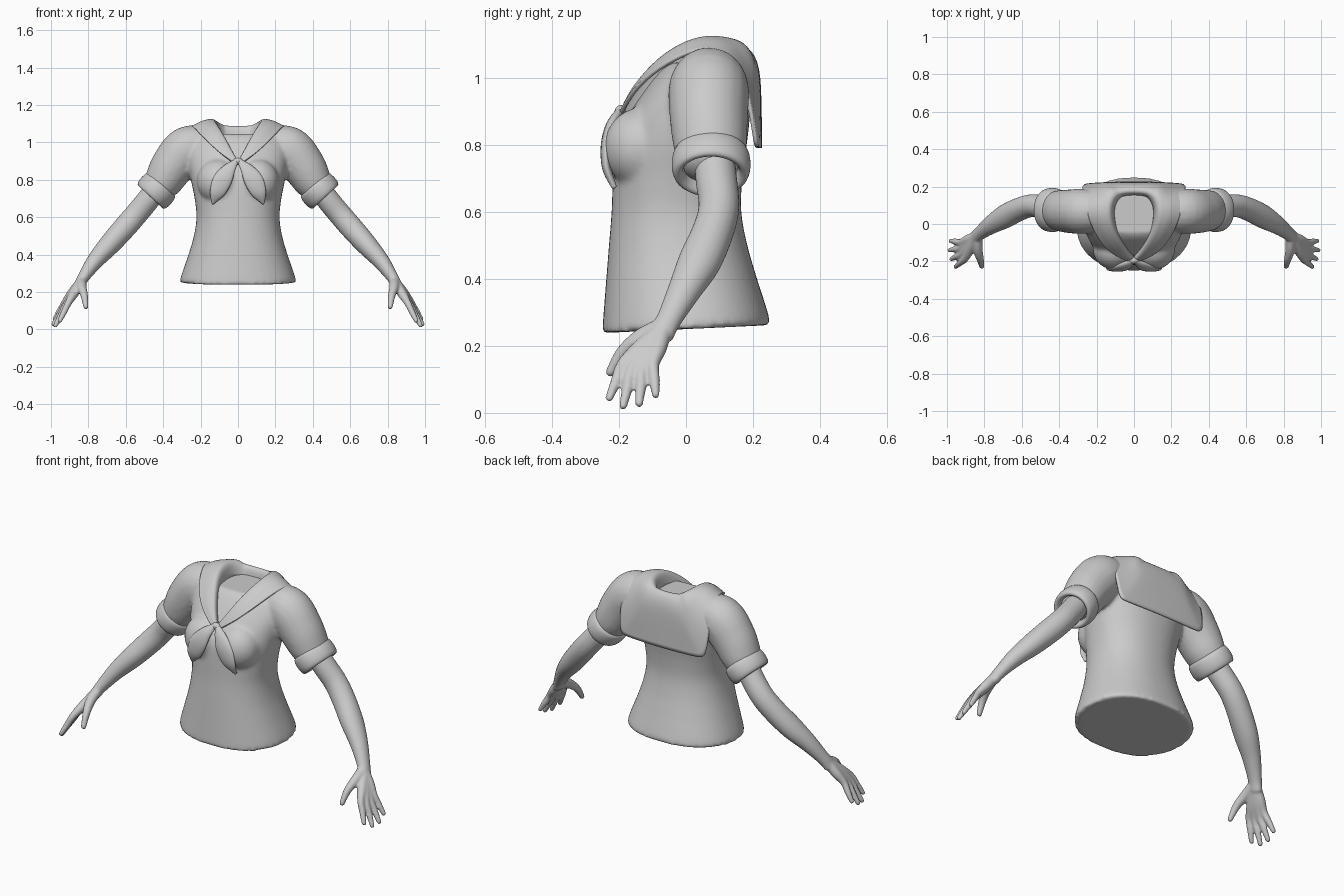
import bpy, bmesh, math
from mathutils import Vector

if "Cube" in bpy.data.objects:
    bpy.data.objects.remove(bpy.data.objects["Cube"])

grey = bpy.data.materials.new("plain grey")
grey.diffuse_color = (0.6, 0.6, 0.6, 1)
grey.use_nodes = True
grey.node_tree.nodes["Principled BSDF"].inputs["Base Color"].default_value = grey.diffuse_color


def spline(pts, n):
    """Catmull-Rom samples through a list of equal-length tuples."""
    out = []
    for i in range(len(pts) - 1):
        a, b, c, d = (pts[max(i - 1, 0)], pts[i], pts[i + 1], pts[min(i + 2, len(pts) - 1)])
        for k in range(n):
            t = k / n
            out.append([0.5 * (2 * q + (r - p) * t + (2 * p - 5 * q + 4 * r - s) * t * t
                               + (3 * q - p - 3 * r + s) * t ** 3) for p, q, r, s in zip(a, b, c, d)])
    return out + [list(pts[-1])]


def bridge(bm, rings, closed=False):
    rows = [[bm.verts.new(p) for p in r] for r in rings]
    n = len(rows[0])
    pairs = list(zip(rows, rows[1:])) + ([(rows[-1], rows[0])] if closed else [])
    for a, b in pairs:
        for j in range(n):
            bm.faces.new((a[j], a[(j + 1) % n], b[(j + 1) % n], b[j]))
    if not closed:
        bm.faces.new(rows[0][::-1])
        bm.faces.new(rows[-1])


def tube(bm, pts, ref=(0, 1, 0), n=6, sides=20):
    """Tube along (x, y, z, radius along ref, other radius) with rounded ends."""
    s = spline(pts, n)
    pos = [Vector(p[:3]) for p in s]
    rings = []
    for i, p in enumerate(s):
        t = (pos[min(i + 1, len(s) - 1)] - pos[max(i - 1, 0)]).normalized()
        u = Vector(ref)
        u = (u - t * u.dot(t)).normalized()
        v = t.cross(u)
        ring = [pos[i] + u * p[3] * math.cos(a) + v * p[4] * math.sin(a)
                for a in (math.tau * k / sides for k in range(sides))]
        rings.append(ring)
        if i == len(s) - 1:
            r = min(p[3], p[4])
            for f, h in ((0.8, 0.4), (0.4, 0.65)):
                rings.append([pos[i] + (q - pos[i]) * f + t * r * h for q in ring])
    bridge(bm, rings)


def ball(bm, c, r):
    res = bmesh.ops.create_uvsphere(bm, u_segments=24, v_segments=16, radius=1)
    for v in res["verts"]:
        v.co = Vector([c[i] + v.co[i] * r[i] for i in range(3)])


def finish(bm, name, mirror=True, voxel=0, smooth=0, mirror_first=False, subsurf=0, thick=0):
    bmesh.ops.recalc_face_normals(bm, faces=bm.faces)
    for f in bm.faces:
        f.smooth = True
    me = bpy.data.meshes.new(name)
    bm.to_mesh(me)
    bm.free()
    me.materials.append(grey)
    ob = bpy.data.objects.new(name, me)
    bpy.context.collection.objects.link(ob)

    def add_mirror():
        m = ob.modifiers.new("mirror", "MIRROR")
        m.use_clip = True
        m.merge_threshold = 0.002
    if mirror and mirror_first:
        add_mirror()
    if subsurf:
        m = ob.modifiers.new("subsurf", "SUBSURF")
        m.levels = m.render_levels = subsurf
    if thick:
        m = ob.modifiers.new("solid", "SOLIDIFY")
        m.thickness = thick
        m.offset = 0
    if voxel:
        m = ob.modifiers.new("remesh", "REMESH")
        m.mode = "VOXEL"
        m.voxel_size = voxel
        m.use_smooth_shade = True
    if smooth:
        m = ob.modifiers.new("smooth", "SMOOTH")
        m.iterations = smooth
    if mirror and not mirror_first:
        add_mirror()
    return ob


# Blouse: torso sections (z, half width, front y, back y), bust and sleeves fused
bm = bmesh.new()
sections = [(0.25, .308, -.25, .25), (0.28, .306, -.248, .247), (0.4, .265, -.238, .212),
            (0.5, .236, -.23, .183), (0.6, .222, -.222, .165), (0.7, .232, -.218, .168),
            (0.79, .25, -.21, .18), (0.88, .265, -.175, .19), (0.96, .27, -.125, .19),
            (1.02, .25, -.08, .18), (1.045, .2, -.05, .165)]
rings = []
for z, w, f, b in spline(sections, 4):
    e = 2 / 2.25
    ring = []
    for k in range(48):
        c, s = math.cos(math.tau * k / 48), math.sin(math.tau * k / 48)
        ring.append((w * math.copysign(abs(c) ** e, c),
                     (f + b) / 2 + (b - f) / 2 * math.copysign(abs(s) ** e, s),
                     z + 0.012 * s * max(0, 1 - (z - .25) / .15)))
    rings.append(ring)
bridge(bm, rings)
for sx in (-1, 1):
    ball(bm, (sx * .105, -.135, .79), (.115, .11, .12))
    tube(bm, [(sx * .17, .07, .985, .1, .1), (sx * .27, .068, .965, .12, .122),
              (sx * .345, .068, .88, .117, .118), (sx * .395, .072, .80, .11, .105),
              (sx * .425, .075, .755, .1, .09)])
finish(bm, "blouse", mirror=False, voxel=0.011, smooth=6)

# Rolled sleeve cuffs: rounded band swept round the sleeve axis
bm = bmesh.new()
axis = Vector((.68, 0, -.73)).normalized()
side = Vector((.73, 0, .68)).normalized()
profile = [(-.03, -.046), (-.006, -.05), (.002, -.03), (.005, 0), (.002, .03),
           (-.006, .048), (-.025, .046), (-.034, .02), (-.034, -.02)]
rings = []
for k in range(40):
    a = math.tau * k / 40
    rings.append([Vector((.437, .075, .742)) + axis * h + Vector((0, 1, 0)) * (.114 + r) * math.cos(a)
                  + side * (.102 + r) * math.sin(a) for r, h in profile])
bridge(bm, rings, closed=True)
finish(bm, "sleeve_cuff", subsurf=1)

# Arm and hand: arm tube plus one tube per finger from the wrist
bm = bmesh.new()
tube(bm, [(.40, .08, .80, .06, .06), (.475, .09, .70, .062, .062), (.545, .098, .615, .061, .062),
          (.61, .08, .54, .062, .062), (.69, .04, .45, .064, .057), (.765, -.005, .365, .05, .045),
          (.825, -.05, .28, .038, .032), (.85, -.075, .235, .04, .028)])
fingers = [((.905, -.188, .145), (.955, -.23, .042)), ((.92, -.162, .13), (.978, -.188, .018)),
           ((.925, -.13, .13), (.988, -.14, .025)), ((.925, -.098, .145), (.982, -.09, .052))]
wrist = Vector((.84, -.065, .255))
for knuckle, tip in fingers:
    k, t = Vector(knuckle), Vector(tip)
    mid = wrist.lerp(k, .55)
    tube(bm, [(*wrist, .026, .026), (*mid, .027, .026), (*k, .019, .019),
              (*k.lerp(t, .5), .0165, .0165), (*t, .012, .012)], sides=14)
tube(bm, [(.835, -.07, .26, .026, .026), (.835, -.135, .225, .026, .026),
          (.822, -.19, .18, .02, .02), (.813, -.228, .118, .014, .014)], sides=14)
finish(bm, "arm_and_hand", voxel=0.0065, smooth=4)

# Sailor collar: stations from front knot round to the back (neckline, middle, outer edge)
stations = [((0.004, -.19, .90), (.012, -.192, .895), (.022, -.197, .888)),
            ((.035, -.16, .955), (.065, -.168, .955), (.10, -.17, .945)),
            ((.075, -.10, 1.04), (.125, -.105, 1.035), (.175, -.105, 1.015)),
            ((.112, -.02, 1.10), (.165, -.02, 1.095), (.225, -.01, 1.07)),
            ((.125, .06, 1.127), (.19, .06, 1.118), (.25, .065, 1.092)),
            ((.115, .12, 1.122), (.19, .135, 1.105), (.27, .15, 1.05)),
            ((.09, .15, 1.113), (.18, .192, 1.03), (.278, .19, .93)),
            ((.075, .16, 1.11), (.17, .212, .95), (.268, .208, .80)),
            ((.06, .164, 1.108), (.14, .218, .94), (.24, .213, .792)),
            ((.03, .168, 1.105), (.06, .219, .95), (.12, .22, .79)),
            ((0, .168, 1.104), (0, .219, .95), (0, .222, .79))]
bm = bmesh.new()
rows = []
for i, st in enumerate(stations):
    x, y, z = st[0]
    drop = min(1, i / 4)
    inner = (x * .9, y + .02 * (1 - drop) - .012 * drop * (y > .1), z - .02 - .065 * drop)
    bulge = []
    for a, b in zip(st, st[1:]):
        bulge += [a, tuple((Vector(a) + Vector(b)) / 2)]
    if i > 5:                                   # roll over the top of the back
        bulge[1] = (bulge[1][0], bulge[1][1] + .02, bulge[1][2] + .025)
    rows.append([bm.verts.new(p) for p in [inner] + bulge + [st[2]]])
for a, b in zip(rows, rows[1:]):
    for j in range(len(a) - 1):
        bm.faces.new((a[j], a[j + 1], b[j + 1], b[j]))
finish(bm, "sailor_collar", mirror_first=True, subsurf=2, thick=0.012)

# Neckerchief: two tails and a small knot
bm = bmesh.new()
tube(bm, [(.006, -.195, .902, .012, .012), (.045, -.222, .86, .034, .016), (.082, -.238, .80, .05, .016),
          (.112, -.236, .73, .04, .014), (.135, -.215, .675, .008, .008)], ref=(1, 0, 0))
finish(bm, "neckerchief_tail")
bm = bmesh.new()
ball(bm, (0, -.195, .898), (.026, .018, .02))
finish(bm, "neckerchief_knot", mirror=False)
